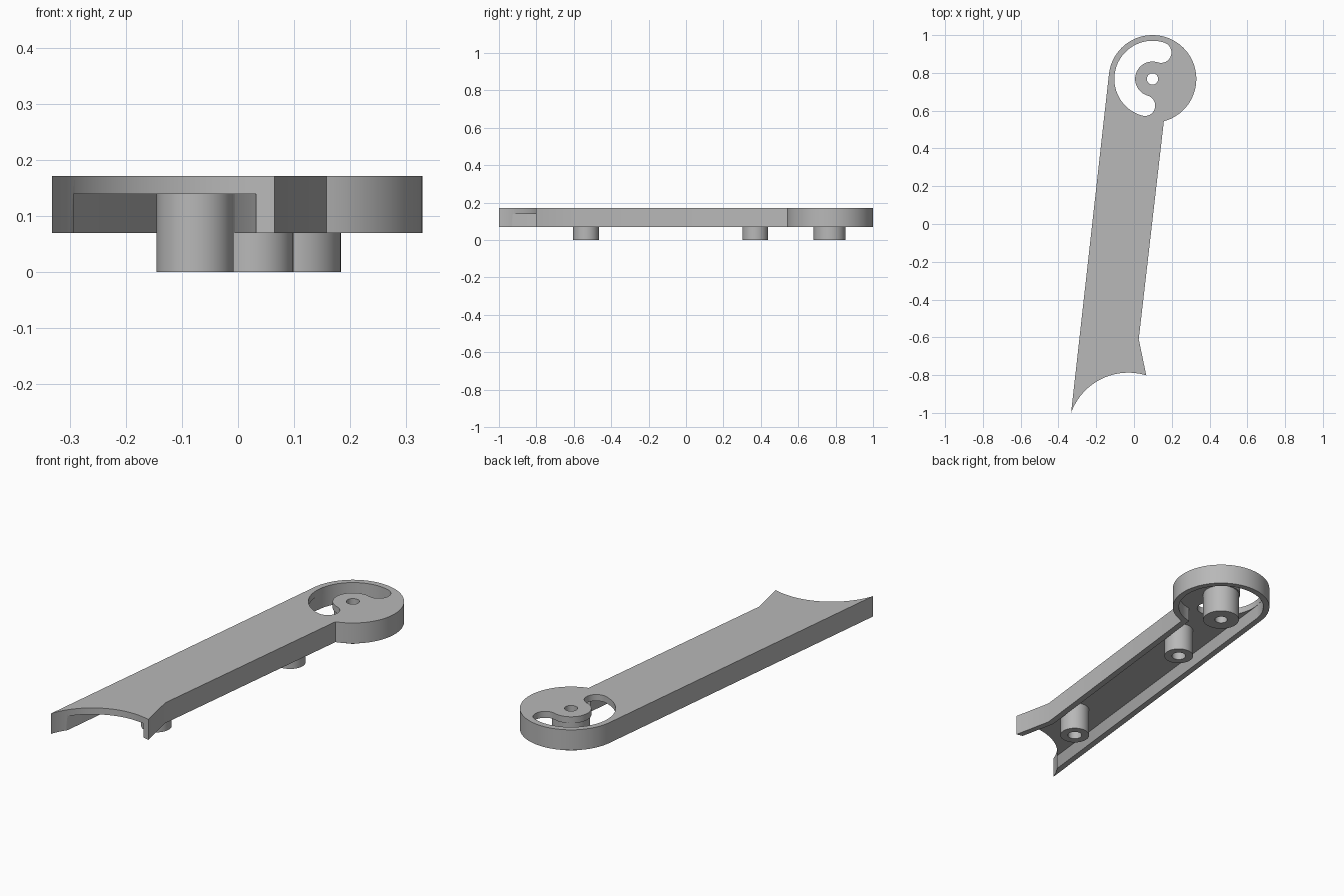
import bpy, bmesh
from math import sin, cos, radians, sqrt

cube = bpy.data.objects.get("Cube")
if cube:
    bpy.data.objects.remove(cube, do_unlink=True)

grey = bpy.data.materials.new("grey plastic")
grey.use_nodes = True
grey.diffuse_color = (0.48, 0.48, 0.48, 1)
grey.node_tree.nodes["Principled BSDF"].inputs["Base Color"].default_value = grey.diffuse_color

BOTTOM, CEILING, TOP = 0.07, 0.14, 0.172
HEAD = (0.098, 0.768)


def arc(centre, r, start, end, n):
    """Points along an arc, both ends included, angles in degrees."""
    steps = [radians(start + (end - start) * i / n) for i in range(n + 1)]
    return [(centre[0] + r * cos(a), centre[1] + r * sin(a)) for a in steps]


def circle(centre, r, n=48):
    return arc(centre, r, 0, 360, n)[:-1]


def polar(centre, r, angle):
    return arc(centre, r, angle, angle, 1)[0]


def prism(name, outline, z0, z1):
    """Closed solid from a flat outline."""
    bm = bmesh.new()
    base = bm.faces.new([bm.verts.new((x, y, z0)) for x, y in outline])
    top = bmesh.ops.extrude_face_region(bm, geom=[base], use_keep_orig=True)["geom"]
    bmesh.ops.translate(bm, verts=[v for v in top if isinstance(v, bmesh.types.BMVert)],
                        vec=(0, 0, z1 - z0))
    bmesh.ops.recalc_face_normals(bm, faces=bm.faces[:])
    return finish(name, bm)


def tube(name, centre, r, hole_r, z0, z1):
    """Hollow post whose upper end sits against the plate."""
    bm = bmesh.new()
    rings = [[bm.verts.new((x, y, z)) for x, y in circle(centre, rad)]
             for rad, z in ((r, z1), (r, z0), (hole_r, z0), (hole_r, z1))]
    for a, b in zip(rings, rings[1:]):
        for i in range(len(a)):
            j = (i + 1) % len(a)
            bm.faces.new((a[j], a[i], b[i], b[j]))
    return smooth(finish(name, bm))


def finish(name, bm):
    mesh = bpy.data.meshes.new(name)
    bm.to_mesh(mesh)
    bm.free()
    mesh.materials.append(grey)
    obj = bpy.data.objects.new(name, mesh)
    bpy.context.collection.objects.link(obj)
    return obj


def activate(obj):
    bpy.ops.object.select_all(action='DESELECT')
    obj.select_set(True)
    bpy.context.view_layer.objects.active = obj


def smooth(obj):
    activate(obj)
    bpy.ops.object.shade_smooth_by_angle(angle=radians(30))
    return obj


def cut(obj, cutter):
    cutter.hide_render = True
    mod = obj.modifiers.new("cut", 'BOOLEAN')
    mod.operation, mod.solver, mod.object = 'DIFFERENCE', 'EXACT', cutter
    activate(obj)
    bpy.ops.object.modifier_apply(modifier=mod.name)
    bpy.data.objects.remove(cutter, do_unlink=True)


# Arm outline: round head, tapering side, scooped end and flared corner
scoop, scoop_r = (-0.03, -1.109), 0.322
scoop_end = [(x, scoop[1] + sqrt(scoop_r ** 2 - (x - scoop[0]) ** 2))
             for x in (-0.333 + 0.398 * (i / 32) ** 1.5 for i in range(33))]
scoop_end[0] = (-0.333, -1.0)
arm = prism("arm", arc(HEAD, 0.232, -75, 173.6, 64) + scoop_end + [(0.025, -0.61)],
            BOTTOM, TOP)

# Hollow underside, open at the scooped end
inside = arc(HEAD, 0.203, -81, 173.6, 64) + [(-0.314, -1.1), (0.097, -1.1), (-0.006, -0.61)]
cut(arm, prism("cavity", inside, BOTTOM - 0.1, CEILING))

# Curved slot with round ends, and the pivot hole
mid, half, first, last = 0.147, 0.055, 72, 254
slot = (arc(HEAD, mid + half, first, last, 48)
        + arc(polar(HEAD, mid, last), half, last, last + 180, 16)[1:]
        + arc(HEAD, mid - half, last, first, 32)[1:]
        + arc(polar(HEAD, mid, first), half, first - 180, first, 16)[1:-1])
cut(arm, prism("slot", slot, CEILING - 0.03, TOP + 0.1))
cut(arm, prism("pivot_hole", circle(HEAD, 0.03), CEILING - 0.03, TOP + 0.1))
smooth(arm)

# Hollow posts below the plate
tube("pivot_post", HEAD, 0.086, 0.03, 0, CEILING)
tube("middle_post", (0.03, 0.37), 0.069, 0.033, 0, CEILING)
tube("end_post", (-0.077, -0.535), 0.069, 0.033, 0, CEILING)
